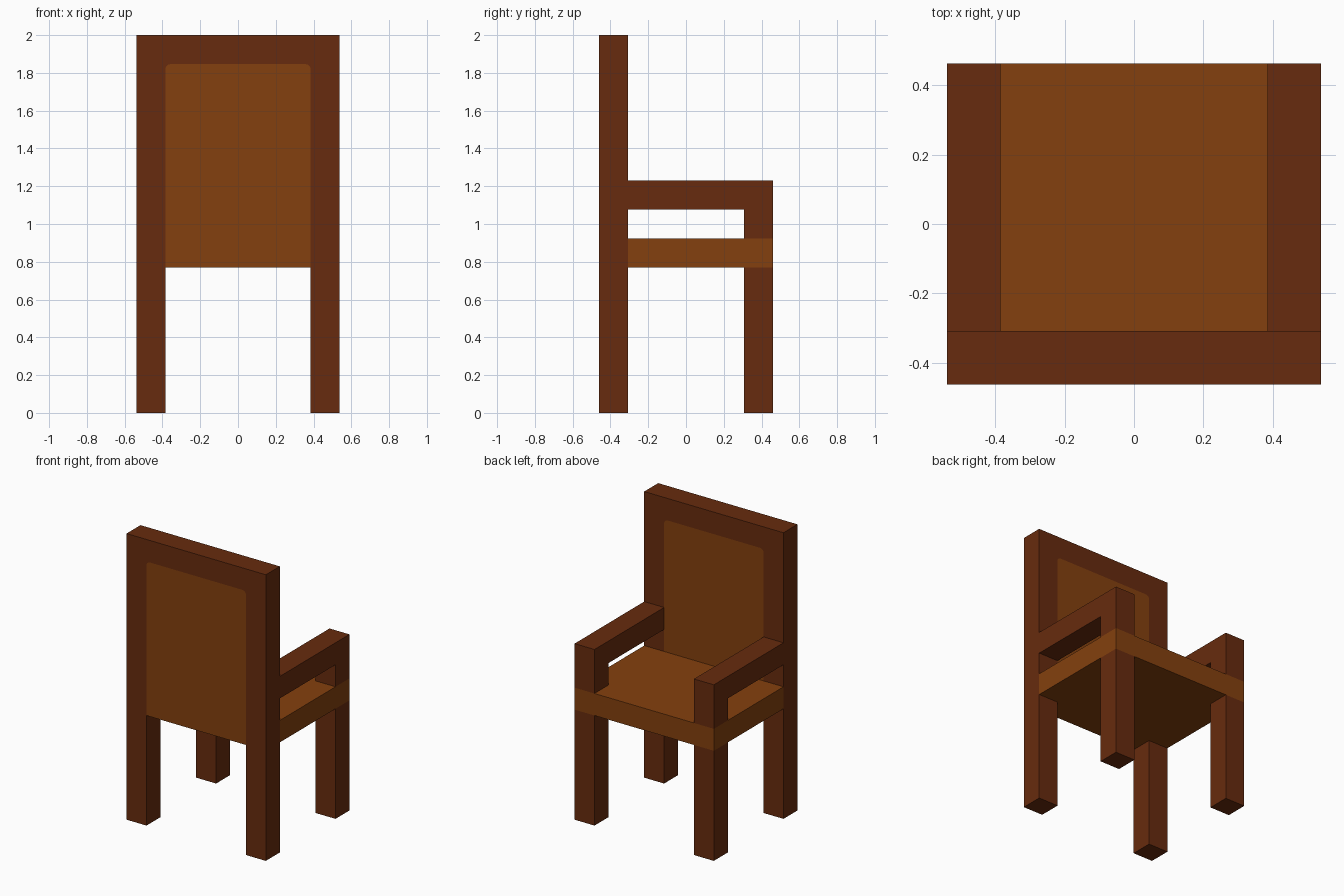
import bpy
import bmesh
import math
from mathutils import Vector

if "Cube" in bpy.data.objects:
    bpy.data.objects.remove(bpy.data.objects["Cube"])

U = 2 / 13                      # timber thickness, the module of the whole chair
X, Y = 3.5 * U, 3 * U           # half width and half depth
XI = X - U                      # inner edge of the uprights
SEAT_Z, SEAT_TOP = 5 * U, 6 * U
ARM_Z, ARM_TOP = 7 * U, 8 * U
BACK_Y = -Y + U                 # seat-side face of the backrest


def material(name, color):
    mat = bpy.data.materials.new(name)
    mat.use_nodes = True
    mat.diffuse_color = color
    mat.node_tree.nodes["Principled BSDF"].inputs["Base Color"].default_value = color
    return mat


frame_wood = material("dark brown wood", (0.136, 0.0242, 0.0044, 1))
seat_wood = material("light brown wood", (0.231, 0.0513, 0.0044, 1))


def prism(name, outline, offset, mat):
    """Extrude a closed 3D outline along the offset vector."""
    bm = bmesh.new()
    face = bm.faces.new([bm.verts.new(p) for p in outline])
    result = bmesh.ops.extrude_face_region(bm, geom=[face])
    moved = [v for v in result["geom"] if isinstance(v, bmesh.types.BMVert)]
    bmesh.ops.translate(bm, verts=moved, vec=Vector(offset))
    if face.is_valid and len(face.edges[0].link_faces) < 2:
        bm.faces.new(face.verts)
    bmesh.ops.recalc_face_normals(bm, faces=bm.faces)
    mesh = bpy.data.meshes.new(name)
    bm.to_mesh(mesh)
    bm.free()
    mesh.materials.append(mat)
    obj = bpy.data.objects.new(name, mesh)
    bpy.context.collection.objects.link(obj)
    return obj


def box(name, x0, x1, y0, y1, z0, z1, mat):
    outline = [(x0, y0, z0), (x1, y0, z0), (x1, y1, z0), (x0, y1, z0)]
    return prism(name, outline, (0, 0, z1 - z0), mat)


# Rounded upper corners shared by the frame opening and the panel, left to right
R, STEPS = 0.027, 4
PANEL_TOP = 12 * U
arch = []
for cx, start in ((-XI + R, 180), (XI - R, 90)):
    for i in range(STEPS + 1):
        a = math.radians(start - 90 * i / STEPS)
        arch.append((cx + R * math.cos(a), PANEL_TOP - R + R * math.sin(a)))

# Backrest frame with the rear legs in one piece
outer = [(XI, 0), (X, 0), (X, 2), (-X, 2), (-X, 0), (-XI, 0)]
prism("backrest_frame", [(x, -Y, z) for x, z in outer + arch], (0, U, 0), frame_wood)

# Backrest panel, flush with the frame on both sides
panel = [(XI, SEAT_Z), (-XI, SEAT_Z)] + arch
prism("backrest_panel", [(x, -Y, z) for x, z in panel], (0, U, 0), seat_wood)

# Seat slab
box("seat", -X, X, BACK_Y, Y, SEAT_Z, SEAT_TOP, seat_wood)

# Front legs and armrests, each armrest with its front post
arm = [(BACK_Y, ARM_Z), (BACK_Y, ARM_TOP), (Y, ARM_TOP),
       (Y, SEAT_TOP), (Y - U, SEAT_TOP), (Y - U, ARM_Z)]
for side, x0 in (("left", XI), ("right", -X)):
    box(f"front_leg_{side}", x0, x0 + U, Y - U, Y, 0, SEAT_Z, frame_wood)
    prism(f"armrest_{side}", [(x0, y, z) for y, z in arm], (U, 0, 0), frame_wood)
